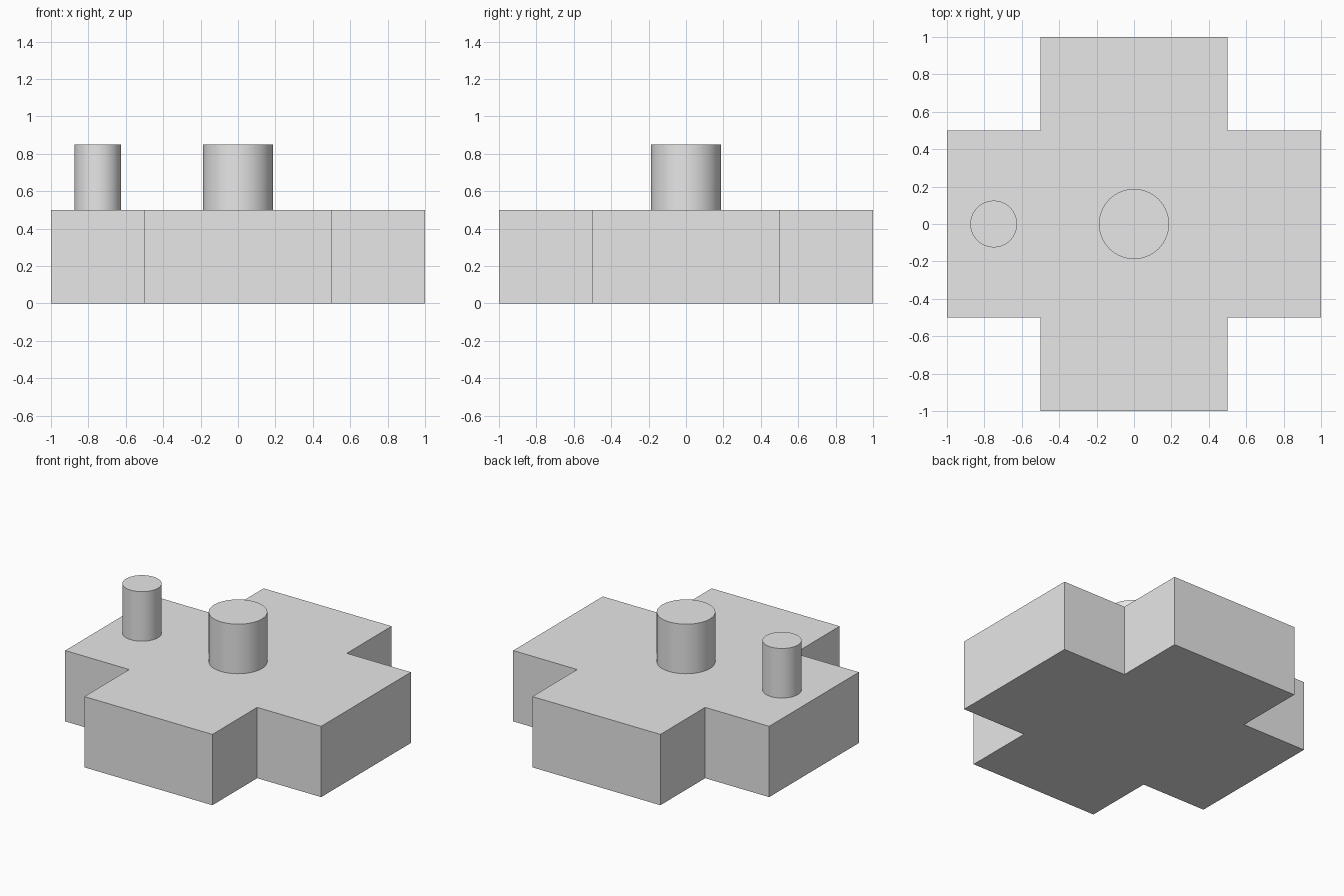
import bpy
import bmesh
import math

cube = bpy.data.objects.get("Cube")
if cube:
    bpy.data.objects.remove(cube, do_unlink=True)

# Single flat colour
grey = bpy.data.materials.new("light_grey")
grey.use_nodes = True
colour = (0.8, 0.8, 0.8, 1.0)
grey.diffuse_color = colour
grey.node_tree.nodes["Principled BSDF"].inputs["Base Color"].default_value = colour

BASE_TOP = 0.5
POST_TOP = 0.85


def add_prism(name, outline, bottom, top, smooth=False):
    """Extrude a flat counter-clockwise outline between two heights."""
    bm = bmesh.new()
    face = bm.faces.new([bm.verts.new((x, y, bottom)) for x, y in outline])
    result = bmesh.ops.extrude_face_region(bm, geom=[face], use_keep_orig=True)
    raised = [v for v in result["geom"] if isinstance(v, bmesh.types.BMVert)]
    bmesh.ops.translate(bm, verts=raised, vec=(0, 0, top - bottom))
    bmesh.ops.recalc_face_normals(bm, faces=bm.faces)
    mesh = bpy.data.meshes.new(name)
    bm.to_mesh(mesh)
    bm.free()
    mesh.materials.append(grey)
    obj = bpy.data.objects.new(name, mesh)
    bpy.context.collection.objects.link(obj)
    if smooth:
        bpy.ops.object.select_all(action="DESELECT")
        obj.select_set(True)
        bpy.context.view_layer.objects.active = obj
        bpy.ops.object.shade_smooth_by_angle(angle=math.radians(30))
    return obj


def circle(cx, radius, sides=64):
    angles = [2 * math.pi * i / sides for i in range(sides)]
    return [(cx + radius * math.cos(a), radius * math.sin(a)) for a in angles]


# Cross-shaped base: one arm corner turned through four quarters
outline = []
x1, y1, x2, y2, x3, y3 = 1, -0.5, 1, 0.5, 0.5, 0.5
for turn in range(4):
    for x, y in ((x1, y1), (x2, y2), (x3, y3)):
        for _ in range(turn):
            x, y = -y, x
        outline.append((x, y))
add_prism("cross_base", outline, 0, BASE_TOP)

# Round posts standing on the base
add_prism("centre_post", circle(0, 0.1875), BASE_TOP, POST_TOP, smooth=True)
add_prism("right_arm_post", circle(-0.75, 0.125), BASE_TOP, POST_TOP, smooth=True)
